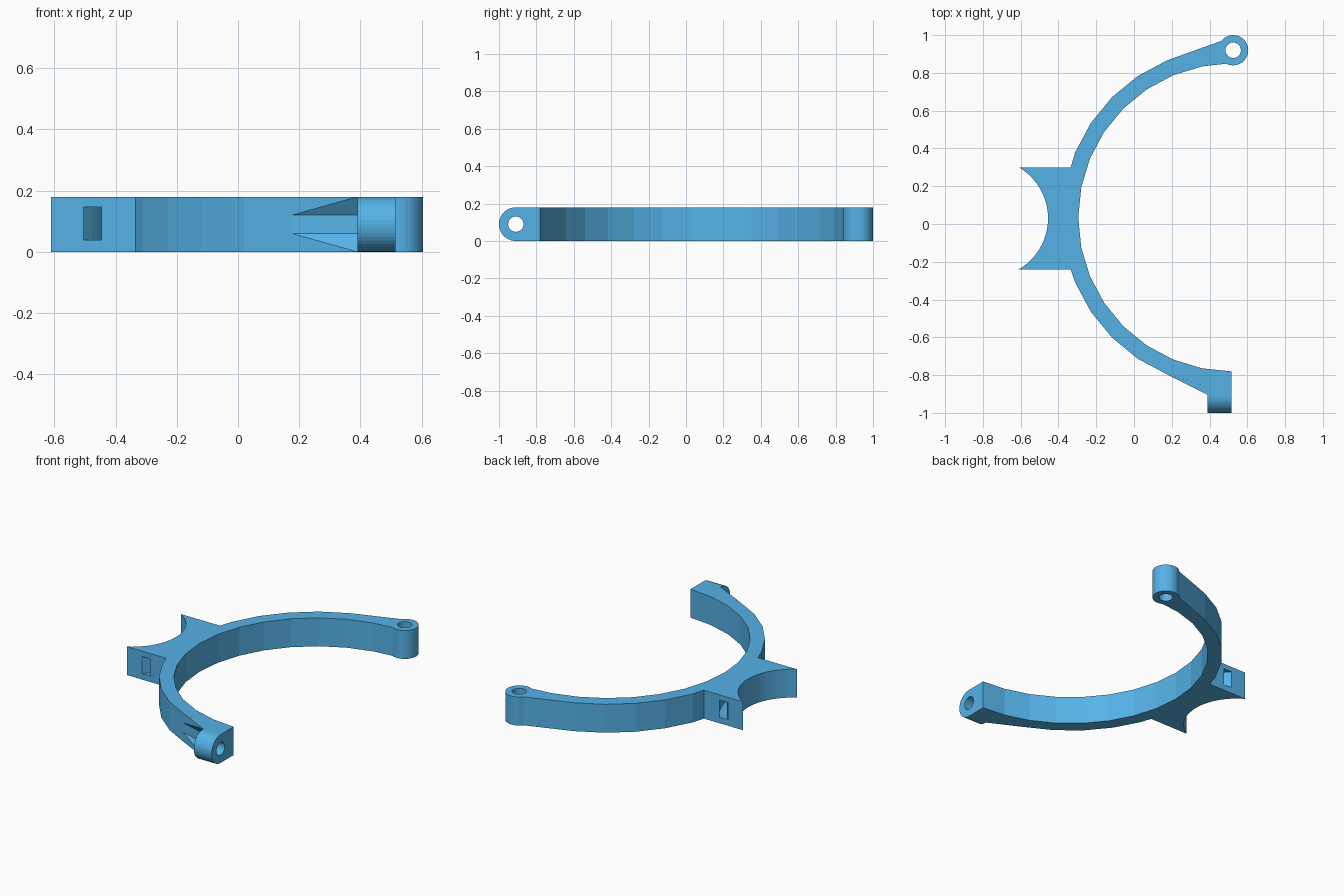
import bpy, bmesh, math
from mathutils import Vector

if "Cube" in bpy.data.objects:
    bpy.data.objects.remove(bpy.data.objects["Cube"])

H = 0.18                       # part height
CX, CY = 0.52, 0.035           # centre of the band
SX, SY = -0.768, 0.03          # centre of the saddle curve

mat = bpy.data.materials.new("sky blue")
mat.diffuse_color = (0.093, 0.456, 0.815, 1)
mat.use_nodes = True
mat.node_tree.nodes["Principled BSDF"].inputs["Base Color"].default_value = mat.diffuse_color


def arc(cx, cy, r, a0, a1, n):
    return [(cx + r * math.cos(math.radians(a0 + (a1 - a0) * i / n)),
             cy + r * math.sin(math.radians(a0 + (a1 - a0) * i / n))) for i in range(n + 1)]


def finish(name, bm):
    bmesh.ops.recalc_face_normals(bm, faces=bm.faces)
    me = bpy.data.meshes.new(name)
    bm.to_mesh(me)
    bm.free()
    me.materials.append(mat)
    ob = bpy.data.objects.new(name, me)
    bpy.context.collection.objects.link(ob)
    return ob


def prism(name, pts, lo, hi, axis="z"):
    """Extrude a 2D outline along z (points are x, y) or x (points are y, z)."""
    bm = bmesh.new()
    put = (lambda p: (p[0], p[1], lo)) if axis == "z" else (lambda p: (lo, p[0], p[1]))
    f = bm.faces.new([bm.verts.new(put(p)) for p in pts])
    ext = bmesh.ops.extrude_face_region(bm, geom=[f])["geom"]
    d = Vector((0, 0, hi - lo)) if axis == "z" else Vector((hi - lo, 0, 0))
    bmesh.ops.translate(bm, vec=d, verts=[v for v in ext if isinstance(v, bmesh.types.BMVert)])
    return finish(name, bm)


def hull(name, pts):
    bm = bmesh.new()
    for p in pts:
        bm.verts.new(p)
    bmesh.ops.convex_hull(bm, input=bm.verts)
    return finish(name, bm)


def combine(ob, other, op):
    m = ob.modifiers.new(op, "BOOLEAN")
    m.operation, m.object, m.solver = op, other, "EXACT"
    bpy.context.view_layer.objects.active = ob
    bpy.ops.object.modifier_apply(modifier=m.name)
    bpy.data.objects.remove(other)


# Band outline with the round end boss and the concave saddle block
outline = arc(CX, CY, 0.815, 270, 101.25, 15)
outline += arc(0.525, 0.92, 0.08, -117, 142, 24)
outline += arc(CX, CY, 0.90, 112.5, 157.5, 4)
outline += [(-0.335, 0.30)]
outline += arc(SX, SY, 0.313, 59.7, -59.7, 24)
outline += [(-0.335, -0.24)]
outline += arc(CX, CY, 0.90, 202.5, 247.5, 4)
outline += [(0.39, -0.86), (0.515, -0.86), (0.515, -0.78)]
outline = [p for i, p in enumerate(outline) if (Vector(p) - Vector(outline[i - 1])).length > 0.006]
body = prism("clamp_band", outline, 0, H)

# Hinge lug at the front end, rounded about the x axis
lug = prism("lug", [(-0.83, 0), (-0.83, H)] + arc(-0.91, 0.09, 0.09, 90, 270, 20), 0.39, 0.515, "x")
combine(body, lug, "UNION")

# Gusset wedges above and below the screw clearance groove
for z0, z1 in ((0, 0.06), (H, 0.12)):
    wedge = hull("wedge", [(0.176, -0.797, z0), (0.176, -0.797, z1),
                           (0.39, -0.86, z0), (0.39, -0.86, z1), (0.39, -0.905, z0)])
    combine(body, wedge, "UNION")

# Boss hole, lug hole and curved strap slot through the saddle block
combine(body, prism("boss_hole", arc(0.525, 0.92, 0.041, 0, 345, 23), -0.1, 0.3), "DIFFERENCE")
combine(body, prism("lug_hole", arc(-0.91, 0.09, 0.041, 0, 345, 23), 0.3, 0.6, "x"), "DIFFERENCE")
slot = arc(SX, SY, 0.377, -60, 60, 24) + arc(SX, SY, 0.421, 60, -60, 24)
combine(body, prism("strap_slot", slot, 0.038, 0.147), "DIFFERENCE")
